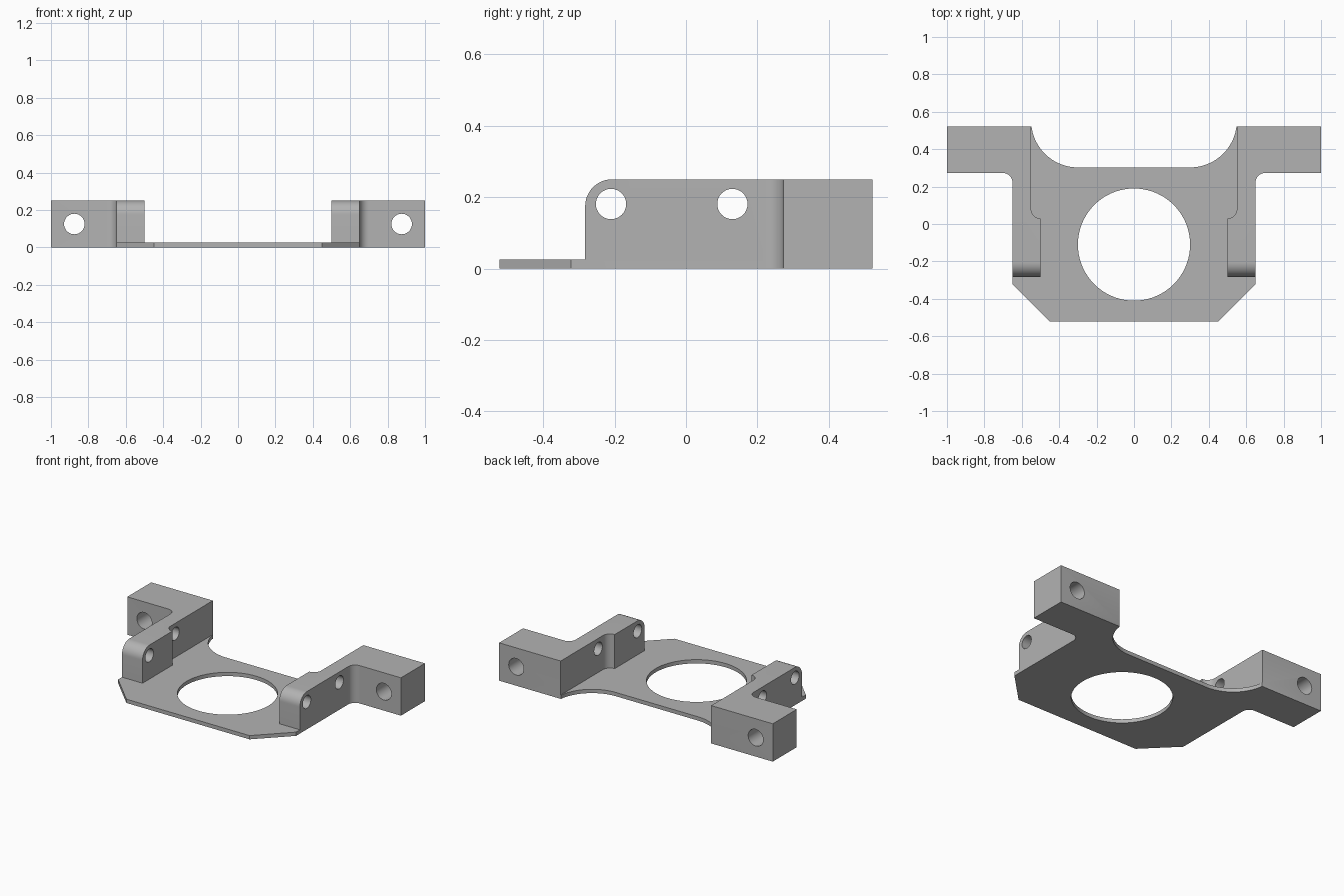
import bpy, bmesh
from math import sin, cos, radians
from mathutils import Matrix

if "Cube" in bpy.data.objects:
    bpy.data.objects.remove(bpy.data.objects["Cube"], do_unlink=True)

PLATE_T, HEIGHT = 0.025, 0.25
BACK, FRONT = 0.5225, -0.5225
ARM_FRONT, WALL_FRONT = 0.2725, -0.2825

grey = bpy.data.materials.new("plain grey")
grey.use_nodes = True
colour = (0.45, 0.45, 0.45, 1)
grey.diffuse_color = colour
grey.node_tree.nodes["Principled BSDF"].inputs["Base Color"].default_value = colour


def make_object(name, bm):
    bmesh.ops.recalc_face_normals(bm, faces=bm.faces)
    mesh = bpy.data.meshes.new(name)
    bm.to_mesh(mesh)
    bm.free()
    mesh.materials.append(grey)
    obj = bpy.data.objects.new(name, mesh)
    bpy.context.collection.objects.link(obj)
    return obj


def arc(cx, cy, r, start, end, steps=12):
    angles = [radians(start + (end - start) * i / steps) for i in range(steps + 1)]
    return [(cx + r * cos(a), cy + r * sin(a)) for a in angles]


def extrude(outline, height):
    bm = bmesh.new()
    base = bm.faces.new([bm.verts.new((x, y, 0)) for x, y in outline])
    new = bmesh.ops.extrude_face_region(bm, geom=[base])["geom"]
    top = [v for v in new if isinstance(v, bmesh.types.BMVert)]
    bmesh.ops.translate(bm, verts=top, vec=(0, 0, height))
    return bm


def apply(obj, kind, **settings):
    mod = obj.modifiers.new(kind, kind)
    for key, value in settings.items():
        setattr(mod, key, value)
    bpy.context.view_layer.objects.active = obj
    bpy.ops.object.modifier_apply(modifier=mod.name)


def combine(obj, other, operation):
    apply(obj, "BOOLEAN", object=other, operation=operation, solver="EXACT")
    bpy.data.objects.remove(other, do_unlink=True)


def drill(obj, centre, r, axis, depth, sides=32):
    bm = bmesh.new()
    turn = {"X": Matrix.Rotation(radians(90), 4, "Y"),
            "Y": Matrix.Rotation(radians(90), 4, "X"),
            "Z": Matrix.Identity(4)}[axis]
    bmesh.ops.create_cone(bm, cap_ends=True, segments=sides, radius1=r, radius2=r,
                          depth=depth, matrix=Matrix.Translation(centre) @ turn)
    combine(obj, make_object("hole_cutter", bm), "DIFFERENCE")


# Base plate: chamfered front corners, scooped back edge, large round opening
half = [(0.45, FRONT), (0.65, FRONT + 0.2), (0.65, BACK), (0.55, BACK)]
half += arc(0.3, BACK + 0.03, 0.25, -7, -90, 20)
outline = half + [(-x, y) for x, y in reversed(half)]
# The plate stops at the outer wall, leaving the arm fillet clear
outline = [(x, ARM_FRONT if abs(x) == 0.65 and y == BACK else y) for x, y in outline]
bracket = make_object("mounting_bracket", extrude(outline, PLATE_T))
drill(bracket, (0, -0.11, 0), 0.3, "Z", 0.5, 72)

# Side wall and outward mounting arm, with filleted inner corners
profile = [(0.5, WALL_FRONT), (0.65, WALL_FRONT)]
profile += arc(0.7, ARM_FRONT - 0.05, 0.05, 180, 90)
profile += [(1, ARM_FRONT), (1, BACK), (0.55, BACK)]
profile += arc(0.5, 0.08, 0.05, 0, -90)
bm = extrude(profile, HEIGHT)

# Rounded upper front edge of the wall
edges = [e for e in bm.edges
         if all(abs(v.co.z - HEIGHT) < 1e-4 and abs(v.co.y - WALL_FRONT) < 1e-4
                for v in e.verts)]
bmesh.ops.bevel(bm, geom=edges, offset=0.075, segments=12, profile=0.5, affect="EDGES")
arm = make_object("side_arm", bm)

# Screw holes through the wall and the arm
for y in (-0.21, 0.13):
    drill(arm, (0.575, y, 0.181), 0.0425, "X", 0.4)
drill(arm, (0.875, 0.4, 0.125), 0.055, "Y", 0.6)

# Mirror the arm and merge it with the plate
apply(arm, "MIRROR", use_mirror_merge=False)
combine(bracket, arm, "UNION")

bpy.ops.object.select_all(action="DESELECT")
bracket.select_set(True)
bpy.context.view_layer.objects.active = bracket
bpy.ops.object.shade_smooth_by_angle(angle=radians(30))
